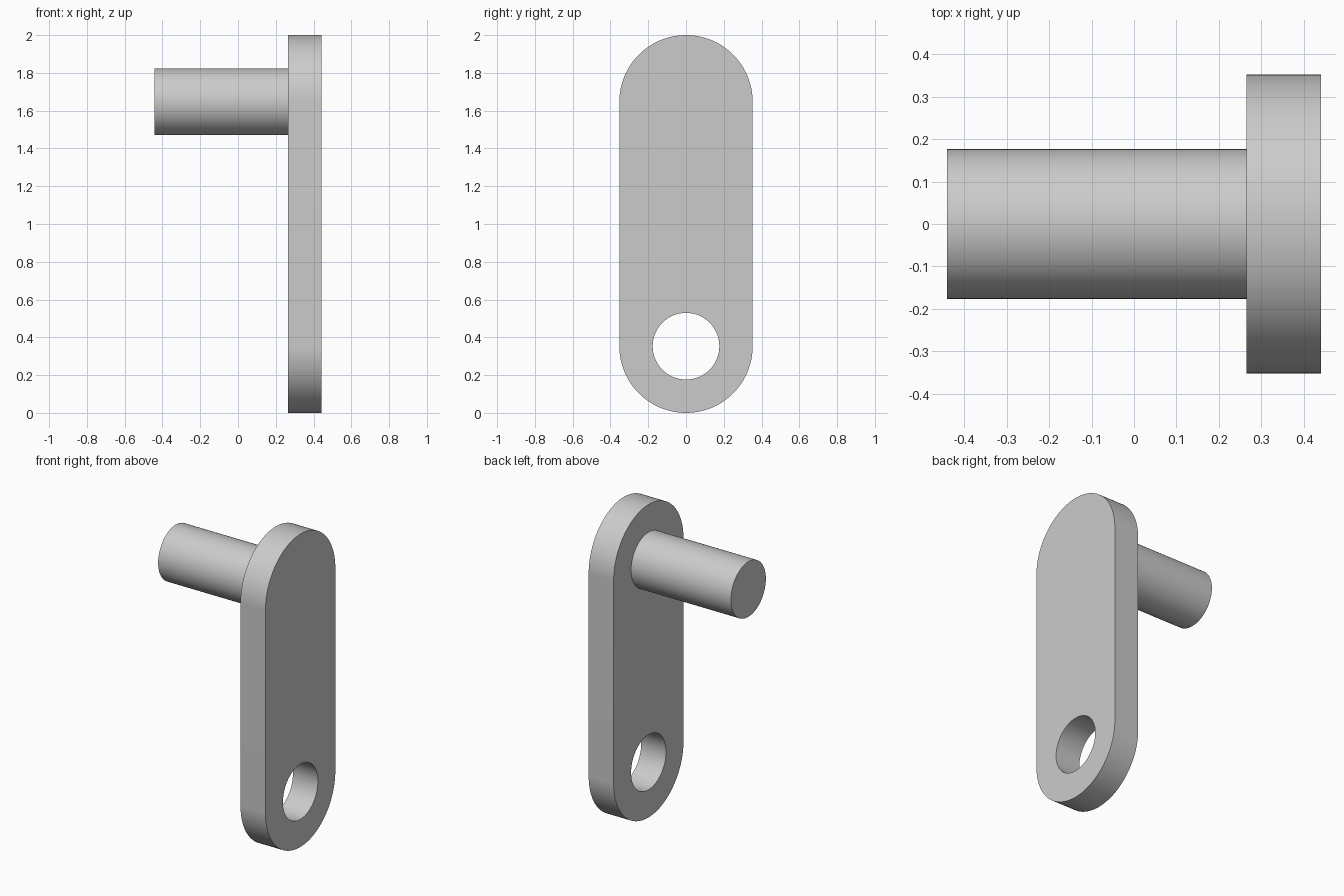
import bpy, bmesh
from math import sin, cos, pi
from mathutils import Matrix, Vector

if "Cube" in bpy.data.objects:
    bpy.data.objects.remove(bpy.data.objects["Cube"], do_unlink=True)

U = 2 / 17                      # base unit: the arm is 17 units tall
ARM_R, PEG_R = 3 * U, 1.5 * U
LOW_Z, HIGH_Z = ARM_R, 2 - ARM_R
X_OUT, X_IN = 3.75 * U, 2.25 * U
SEG = 64

grey = bpy.data.materials.new("plain_grey")
grey.use_nodes = True
colour = (0.6, 0.6, 0.6, 1)
grey.diffuse_color = colour
grey.node_tree.nodes["Principled BSDF"].inputs["Base Color"].default_value = colour


def finish(name, bm):
    bmesh.ops.recalc_face_normals(bm, faces=bm.faces)
    mesh = bpy.data.meshes.new(name)
    bm.to_mesh(mesh)
    bm.free()
    mesh.materials.append(grey)
    obj = bpy.data.objects.new(name, mesh)
    bpy.context.collection.objects.link(obj)
    bpy.ops.object.select_all(action='DESELECT')
    obj.select_set(True)
    bpy.context.view_layer.objects.active = obj
    bpy.ops.object.shade_smooth_by_angle(angle=pi / 6)
    return obj


def arc(radius, z, start, sweep, count):
    return [Vector((X_IN, radius * cos(start + sweep * i / SEG),
                    z + radius * sin(start + sweep * i / SEG))) for i in range(count)]


def loop_edges(bm, points):
    verts = [bm.verts.new(p) for p in points]
    return [bm.edges.new((v, verts[i - 1])) for i, v in enumerate(verts)]


# Arm: rounded slot outline with a round hole, extruded through its thickness
bm = bmesh.new()
outline = arc(ARM_R, HIGH_Z, 0, pi, SEG + 1) + arc(ARM_R, LOW_Z, pi, pi, SEG + 1)
edges = loop_edges(bm, outline) + loop_edges(bm, arc(PEG_R, LOW_Z, 0, 2 * pi, SEG))
bmesh.ops.triangle_fill(bm, edges=edges, use_beauty=True, normal=(1, 0, 0))
result = bmesh.ops.extrude_face_region(bm, geom=bm.faces[:], use_keep_orig=True)
moved = [g for g in result["geom"] if isinstance(g, bmesh.types.BMVert)]
bmesh.ops.translate(bm, verts=moved, vec=(X_OUT - X_IN, 0, 0))
finish("crank_arm", bm)

# Peg: solid round handle standing out from the inner face of the arm
bm = bmesh.new()
place = Matrix.Translation(((X_IN - X_OUT) / 2, 0, HIGH_Z)) @ Matrix.Rotation(pi / 2, 4, 'Y')
bmesh.ops.create_cone(bm, cap_ends=True, segments=SEG, radius1=PEG_R, radius2=PEG_R,
                      depth=X_IN + X_OUT, matrix=place)
finish("handle_peg", bm)
